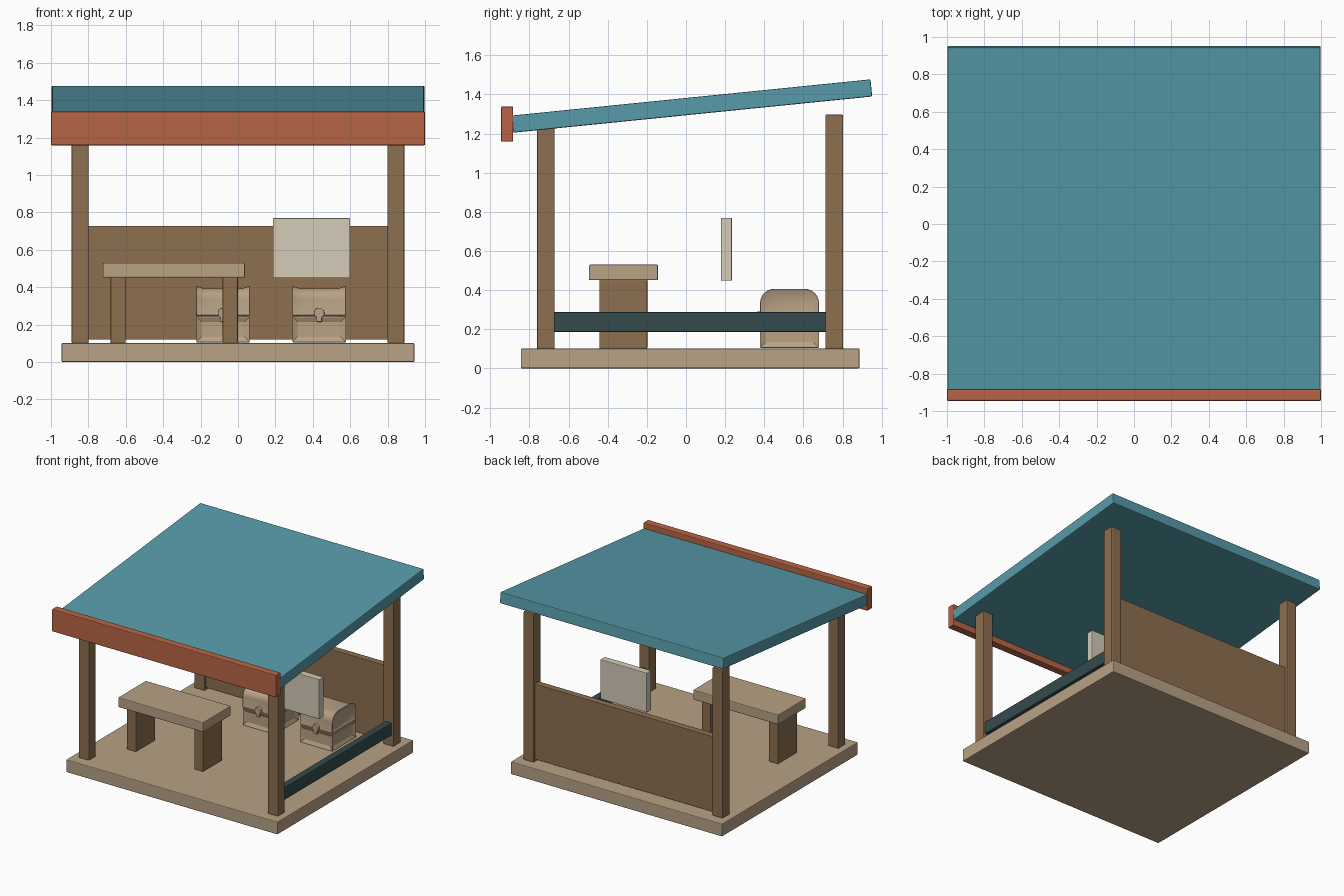
import bpy, bmesh
from math import sin, cos, pi, radians, atan2
from mathutils import Matrix

if "Cube" in bpy.data.objects:
    bpy.data.objects.remove(bpy.data.objects["Cube"])


def material(name, rgb):
    m = bpy.data.materials.new(name)
    m.diffuse_color = (*rgb, 1)
    m.use_nodes = True
    m.node_tree.nodes["Principled BSDF"].inputs["Base Color"].default_value = m.diffuse_color
    return m


TAN = material("light_wood", (0.48, 0.36, 0.235))
BROWN = material("brown_wood", (0.27, 0.16, 0.08))
TEAL = material("teal", (0.095, 0.33, 0.40))
RUST = material("rust", (0.48, 0.13, 0.06))
DARK = material("dark_teal", (0.035, 0.07, 0.075))
CREAM = material("cream", (0.66, 0.60, 0.48))


def finish(name, bm, mat, bevel=0.006):
    bmesh.ops.recalc_face_normals(bm, faces=bm.faces)
    me = bpy.data.meshes.new(name)
    bm.to_mesh(me)
    bm.free()
    me.materials.append(mat)
    ob = bpy.data.objects.new(name, me)
    bpy.context.collection.objects.link(ob)
    if bevel:
        mod = ob.modifiers.new("bevel", 'BEVEL')
        mod.width = bevel
        mod.segments = 2
        mod.limit_method = 'ANGLE'
        mod.angle_limit = radians(40)
    return ob


def box_mesh(x, y, z):
    bm = bmesh.new()
    size = Matrix.Diagonal((x[1] - x[0], y[1] - y[0], z[1] - z[0], 1))
    mid = Matrix.Translation((sum(x) / 2, sum(y) / 2, sum(z) / 2))
    bmesh.ops.create_cube(bm, size=1, matrix=mid @ size)
    return bm


def box(name, x, y, z, mat, bevel=0.006):
    return finish(name, box_mesh(x, y, z), mat, bevel)


# Floor, posts, back wall and side rail
box("floor", (-0.943, 0.943), (-0.844, 0.887), (0, 0.102), TAN)
for sx, side in ((-1, "left"), (1, "right")):
    x = sorted((sx * 0.798, sx * 0.889))
    box("front_post_" + side, x, (-0.762, -0.671), (0.1, 1.297), BROWN)
    box("back_post_" + side, x, (0.712, 0.803), (0.1, 1.297), BROWN)
box("back_wall", (-0.81, 0.81), (0.73, 0.785), (0.12, 0.727), BROWN, 0.003)
box("side_rail", (0.815, 0.872), (-0.68, 0.72), (0.186, 0.288), DARK)

# Sloping roof and front fascia
roof = box("roof", (-0.997, 0.997), (-0.922, 0.922), (-0.044, 0.044), TEAL)
roof.location = (0, 0.03, 1.341)
roof.rotation_euler.x = atan2(0.185, 1.835)
box("fascia", (-1, 1), (-0.945, -0.883), (1.159, 1.339), RUST)

# Table
box("table_top", (-0.723, 0.037), (-0.497, -0.143), (0.451, 0.53), TAN)
for name, x0 in (("left", -0.682), ("right", -0.082)):
    box("table_leg_" + name, (x0, x0 + 0.081), (-0.443, -0.198), (0.1, 0.455), BROWN)

# Hanging notice board
box("notice_board", (0.186, 0.6), (0.178, 0.235), (0.449, 0.769), CREAM, 0.004)


# Chest parts: panelled body, arched lid and lock
def chest(tag, cx, cy=0.529, hw=0.145, hd=0.152):
    bm = box_mesh((cx - hw, cx + hw), (cy - hd, cy + hd), (0.105, 0.244))
    sides = [f for f in bm.faces if abs(f.normal.z) < 0.5]
    bmesh.ops.inset_individual(bm, faces=sides, thickness=0.042, depth=-0.014)
    finish("chest_body_" + tag, bm, TAN)

    r, z0, z1 = 0.075, 0.249, 0.408
    prof = [(cy - hd, z0)]
    prof += [(cy - hd + r - r * cos(a), z1 - r + r * sin(a))
             for a in (i * pi / 12 for i in range(7))]
    prof += [(2 * cy - y, z) for y, z in reversed(prof)]
    bm = bmesh.new()
    cap = bm.faces.new([bm.verts.new((cx - hw, y, z)) for y, z in prof])
    ext = bmesh.ops.extrude_face_region(bm, geom=[cap], use_keep_orig=True)
    moved = [g for g in ext["geom"] if isinstance(g, bmesh.types.BMVert)]
    bmesh.ops.translate(bm, verts=moved, vec=(2 * hw, 0, 0))
    bmesh.ops.recalc_face_normals(bm, faces=bm.faces)
    bm.normal_update()
    ends = [f for f in bm.faces if abs(f.normal.x) > 0.5]
    shell = [f for f in bm.faces if abs(f.normal.x) < 0.5 and f.normal.z > -0.5]
    bmesh.ops.inset_region(bm, faces=shell, thickness=0.042, depth=-0.014,
                           use_even_offset=True)
    bmesh.ops.inset_individual(bm, faces=ends, thickness=0.038, depth=-0.014)
    lid = finish("chest_lid_" + tag, bm, TAN, 0.004)
    for p in lid.data.polygons:
        p.use_smooth = True
    bpy.context.view_layer.objects.active = lid
    lid.select_set(True)
    bpy.ops.object.shade_smooth_by_angle(angle=radians(35))
    lid.select_set(False)

    front = cy - hd
    box("chest_core_" + tag, (cx - hw + 0.03, cx + hw - 0.03),
        (front + 0.03, cy + hd - 0.03), (0.23, 0.27), TAN, 0)
    bm = bmesh.new()
    turn = Matrix.Translation((cx, front - 0.002, 0.262)) @ Matrix.Rotation(pi / 2, 4, 'X')
    bmesh.ops.create_cone(bm, cap_ends=True, segments=20, radius1=0.028,
                          radius2=0.028, depth=0.026, matrix=turn)
    finish("lock_plate_" + tag, bm, TAN, 0.003)
    box("lock_tongue_" + tag, (cx - 0.014, cx + 0.014),
        (front - 0.015, front + 0.01), (0.215, 0.262), TAN, 0.003)


chest("left", -0.08)
chest("right", 0.434)
